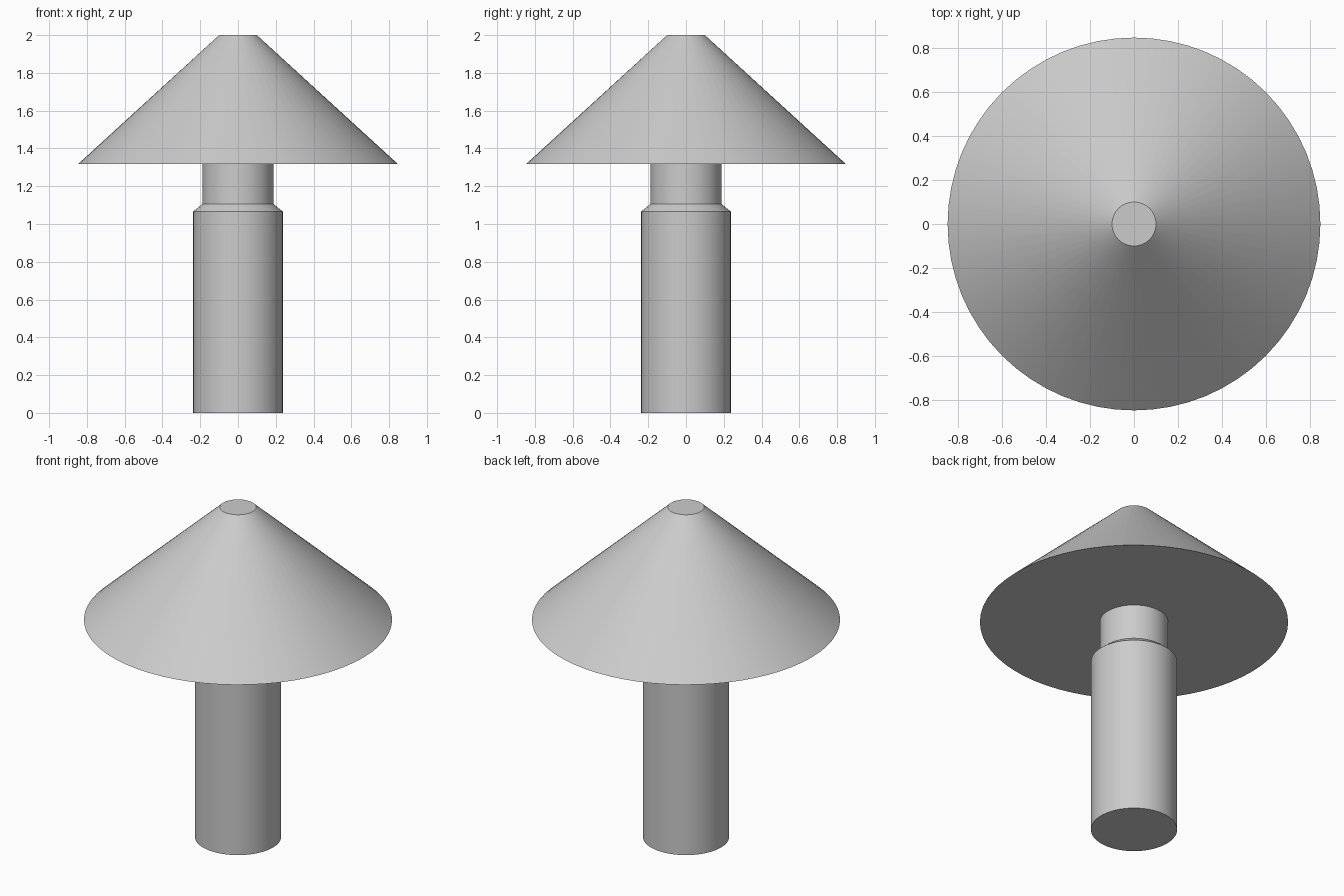
import bpy
import bmesh
import math

cube = bpy.data.objects.get("Cube")
if cube:
    bpy.data.objects.remove(cube, do_unlink=True)

SIDES = 64

grey = bpy.data.materials.new("plain grey")
grey.use_nodes = True
grey.diffuse_color = (0.6, 0.6, 0.6, 1)
grey.node_tree.nodes["Principled BSDF"].inputs["Base Color"].default_value = grey.diffuse_color


def turned(name, profile):
    """Solid of revolution from (radius, height) points, capped at both ends."""
    bm = bmesh.new()
    rings = []
    for radius, z in profile:
        angles = [math.tau * i / SIDES for i in range(SIDES)]
        rings.append([bm.verts.new((radius * math.cos(a), radius * math.sin(a), z))
                      for a in angles])
    for low, high in zip(rings, rings[1:]):
        for i in range(SIDES):
            j = (i + 1) % SIDES
            bm.faces.new((low[i], low[j], high[j], high[i]))
    bm.faces.new(rings[0][::-1])
    bm.faces.new(rings[-1])
    mesh = bpy.data.meshes.new(name)
    bm.to_mesh(mesh)
    bm.free()
    mesh.materials.append(grey)
    obj = bpy.data.objects.new(name, mesh)
    bpy.context.collection.objects.link(obj)
    bpy.ops.object.select_all(action="DESELECT")
    obj.select_set(True)
    bpy.context.view_layer.objects.active = obj
    bpy.ops.object.shade_smooth_by_angle(angle=math.radians(30))
    return obj


# Stem: wide base, chamfered shoulder and narrow neck
turned("stem", [(0.237, 0), (0.237, 1.066), (0.188, 1.106), (0.188, 1.317)])

# Shade: solid truncated cone with a flat underside
turned("shade", [(0.847, 1.317), (0.1, 2)])
